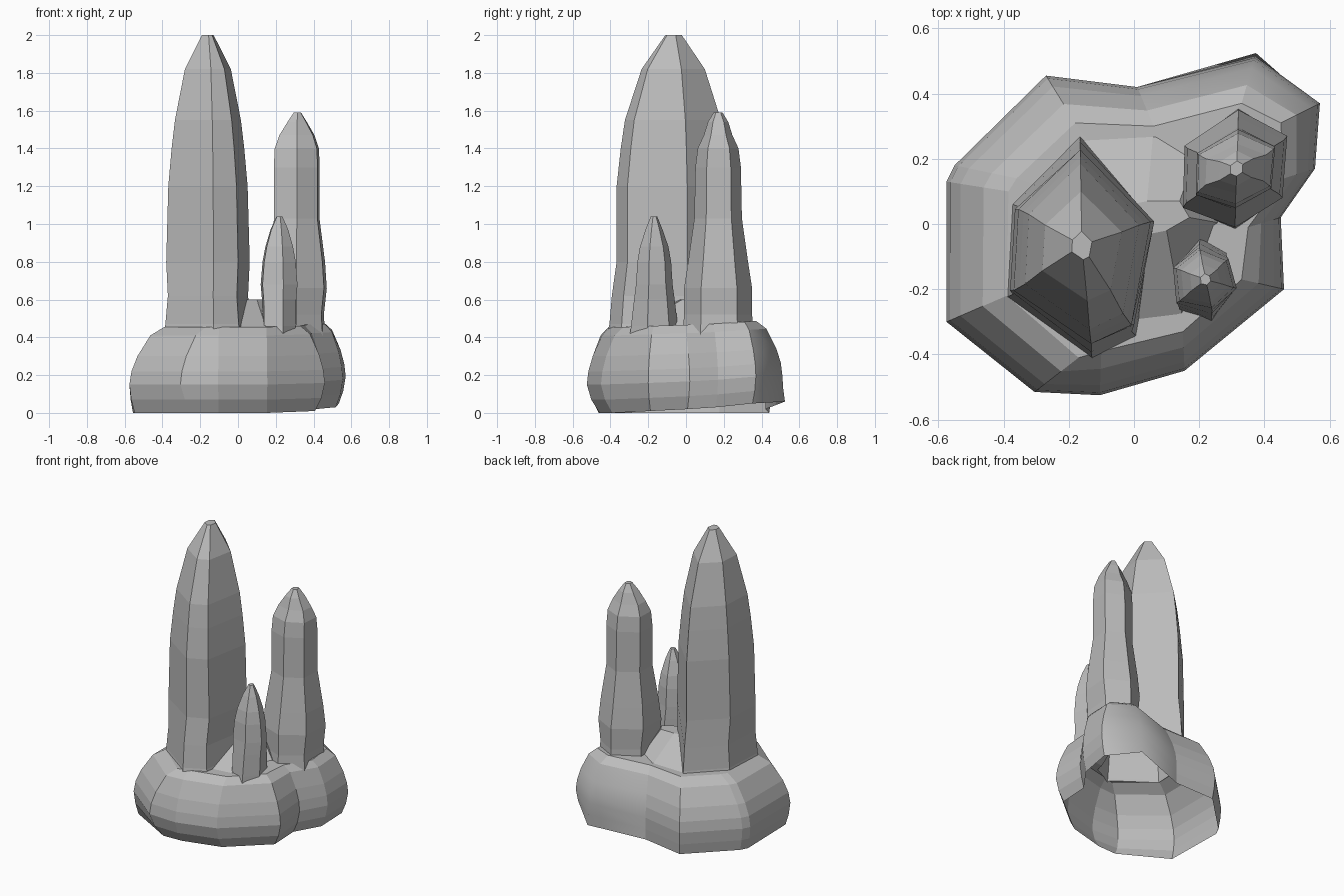
import bpy, bmesh
from mathutils import Vector

cube = bpy.data.objects.get("Cube")
if cube:
    bpy.data.objects.remove(cube)

# Single stone material
stone = bpy.data.materials.new("grey stone")
stone.use_nodes = True
colour = (0.5, 0.5, 0.5, 1)
stone.diffuse_color = colour
stone.node_tree.nodes["Principled BSDF"].inputs["Base Color"].default_value = colour


def loft(name, rings):
    """Skin equal-length rings, bottom to top, and close both ends with fans."""
    bm = bmesh.new()
    loops = [[bm.verts.new(p) for p in ring] for ring in rings]
    n = len(loops[0])
    for low, high in zip(loops, loops[1:]):
        for i in range(n):
            j = (i + 1) % n
            bm.faces.new((low[i], low[j], high[j], high[i]))
    for loop in (loops[0], loops[-1]):
        middle = bm.verts.new(sum((v.co for v in loop), Vector()) / n)
        for i in range(n):
            bm.faces.new((loop[i], loop[(i + 1) % n], middle))
    bmesh.ops.recalc_face_normals(bm, faces=bm.faces)
    mesh = bpy.data.meshes.new(name)
    bm.to_mesh(mesh)
    bm.free()
    mesh.materials.append(stone)
    obj = bpy.data.objects.new(name, mesh)
    bpy.context.collection.objects.link(obj)
    return obj


def pillar(name, axis, section, profile):
    """Scale one cross-section about an axis; profile holds (height, sx, sy)."""
    c = Vector(axis)
    rings = []
    for z, sx, sy in profile:
        rings.append([(c.x + (x - c.x) * sx, c.y + (y - c.y) * sy, z) for x, y in section])
    return loft(name, rings)


# Base: outer point, shoulder point, lift of the rim, inward tuck of the rim
outline = [
    ((-.575, .13), (-.385, .10), 0, .1),
    ((-.55, .18), (-.36, .14), 0, .1),
    ((-.27, .455), (-.18, .31), 0, .1),
    ((.01, .42), (.06, .30), .02, 0),
    ((.37, .51), (.33, .37), .06, -.1),
    ((.57, .37), (.45, .31), .05, .3),
    ((.555, .17), (.46, .14), .03, .4),
    ((.45, .02), (.35, -.01), .02, .4),
    ((.46, -.20), (.33, -.17), .01, .4),
    ((.155, -.45), (.15, -.33), 0, .5),
    ((-.105, -.525), (-.10, -.39), 0, .5),
    ((-.305, -.515), (-.17, -.41), 0, .5),
    ((-.575, -.30), (-.39, -.22), 0, .15),
]
# Each level: height, inward blend, share of the rim tuck
levels = [(0, 0, 1), (.07, 0, .35), (.15, 0, 0), (.22, .06, 0), (.30, .23, 0), (.41, .6, 0), (.455, 1, 0)]
rings = []
for z, blend, share in levels:
    ring = []
    for outer, shoulder, lift, tuck in outline:
        p = Vector(outer).lerp(Vector(shoulder), blend + tuck * share)
        ring.append((p.x, p.y, z + lift * (1 - z)))
    rings.append(ring)
base = loft("rock_formation", rings)

# Three tapering pillars
tall = pillar("tall_pillar", (-.16, -.065),
              [(-.165, .24), (.062, .01), (0, -.32), (-.13, -.38), (-.38, -.21), (-.365, .05)],
              [(.35, 1.12, 1.16), (.47, 1.02, 1.08), (.62, .96, 1.04), (.8, 1, .96), (1.2, .95, .96),
               (1.4, .87, .89), (1.55, .79, .82), (1.82, .55, .54), (2, .14, .14)])
middle = pillar("middle_pillar", (.315, .17),
                [(.32, .35), (.47, .27), (.455, .08), (.31, -.01), (.15, .05), (.155, .24)],
                [(.4, .95, 1.05), (.52, .9, 1), (.66, 1, 1), (.8, .94, .88), (1.03, .75, .7),
                 (1.3, .76, .67), (1.4, .73, .6), (1.47, .58, .42), (1.54, .32, .3), (1.59, .12, .13)])
small = pillar("small_pillar", (.22, -.17),
               [(.20, -.06), (.29, -.10), (.315, -.20), (.24, -.275), (.13, -.25), (.12, -.13)],
               [(.35, .9, 1.3), (.46, .9, 1.15), (.6, .93, 1), (.68, 1, .9), (.8, .9, .83),
                (.88, .75, .7), (.97, .48, .42), (1.04, .16, .16)])

# Raised saddle joining the pillars
saddle = loft("saddle", [
    [(-.18, .29, .43), (.06, .29, .45), (.2, .24, .43), (.28, 0, .43), (.155, -.32, .43), (0, -.34, .43)],
    [(-.06, .05, .6), (.04, .07, .6), (.14, .07, .6), (.17, .02, .6), (.10, -.02, .6), (0, -.04, .6)]])

# Fuse everything into one skin
parts = [saddle, tall, middle, small]
for part in parts:
    mod = base.modifiers.new("join_" + part.name, "BOOLEAN")
    mod.operation = "UNION"
    mod.solver = "EXACT"
    mod.object = part
bpy.context.view_layer.update()
fused = bpy.data.meshes.new_from_object(base.evaluated_get(bpy.context.evaluated_depsgraph_get()))
base.modifiers.clear()
base.data = fused
for part in parts:
    bpy.data.objects.remove(part)

# Open the underside and soften the back lobe of the base
bm = bmesh.new()
bm.from_mesh(fused)
bm.normal_update()
floor = [f for f in bm.faces if f.normal.z < -.9 and f.calc_center_median().z < .1]
bmesh.ops.delete(bm, geom=floor, context="FACES")
for f in bm.faces:
    c = f.calc_center_median()
    f.smooth = c.x > 0 and c.y > .3 and c.z < .45
    f.material_index = 0
bm.to_mesh(fused)
bm.free()
